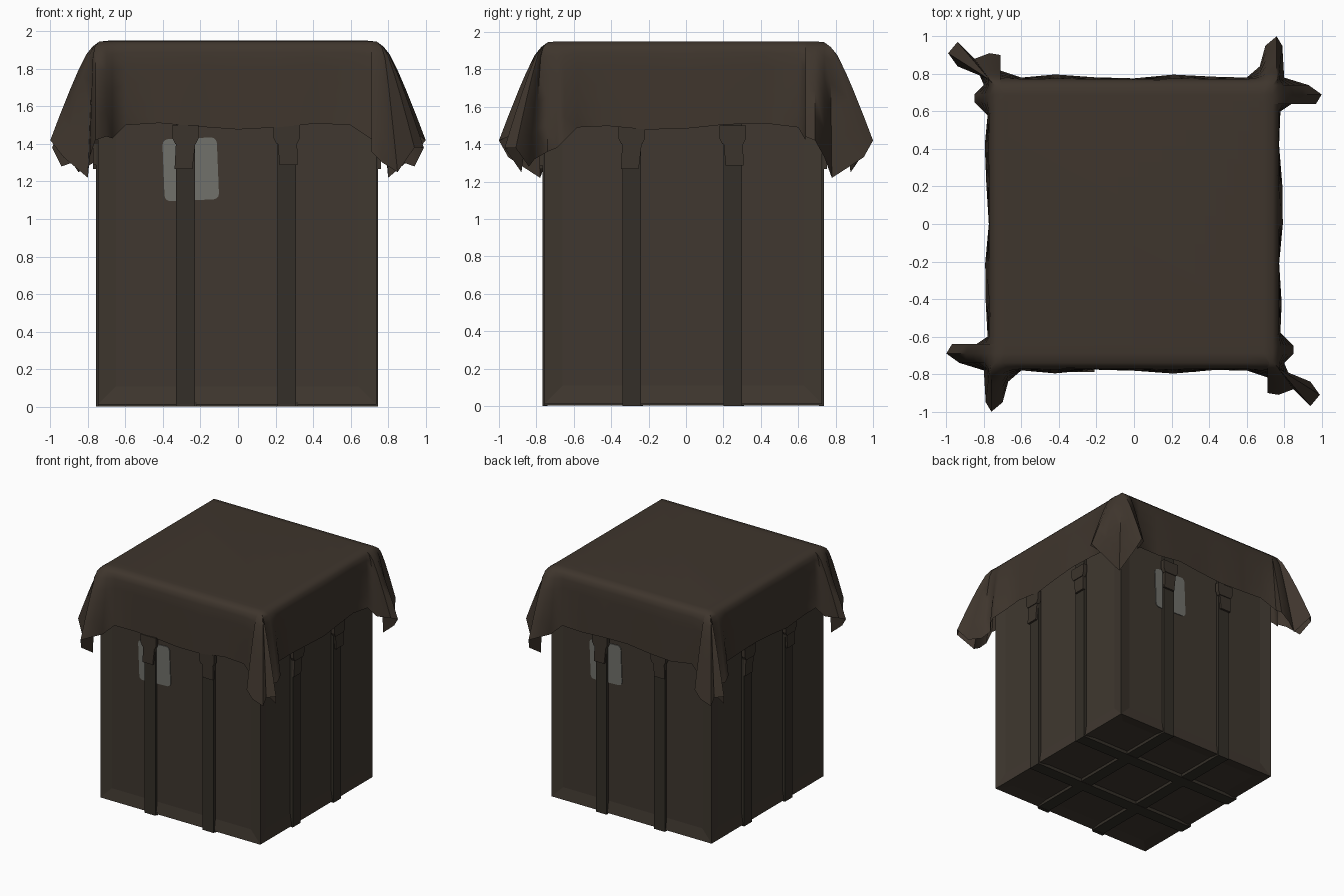
import bpy, bmesh, math
from mathutils import Matrix, Vector

if "Cube" in bpy.data.objects:
    bpy.data.objects.remove(bpy.data.objects["Cube"])


def material(name, rgb):
    m = bpy.data.materials.new(name)
    m.diffuse_color = (*rgb, 1)
    m.use_nodes = True
    m.node_tree.nodes["Principled BSDF"].inputs["Base Color"].default_value = m.diffuse_color
    return m


CRATE = material("crate brown", (0.050, 0.039, 0.029))
CLOTH = material("cloth brown", (0.049, 0.036, 0.026))
STRAP = material("strap dark brown", (0.034, 0.028, 0.021))
BUCKLE = material("buckle brown", (0.044, 0.034, 0.025))
LABEL = material("label grey", (0.165, 0.165, 0.148))
CENTRE = Vector((-0.005, -0.015, 0))
HALF = 0.742


def finish(bm, name, mat, smooth=None):
    bmesh.ops.recalc_face_normals(bm, faces=bm.faces)
    me = bpy.data.meshes.new(name)
    bm.to_mesh(me)
    bm.free()
    me.materials.append(mat)
    ob = bpy.data.objects.new(name, me)
    bpy.context.collection.objects.link(ob)
    if smooth:
        bpy.ops.object.select_all(action='DESELECT')
        ob.select_set(True)
        bpy.context.view_layer.objects.active = ob
        bpy.ops.object.shade_smooth_by_angle(angle=math.radians(smooth))
    return ob


def box(name, lo, hi, mat):
    bm = bmesh.new()
    bmesh.ops.create_cube(bm, size=1)
    lo, hi = Vector(lo), Vector(hi)
    for v in bm.verts:
        v.co = CENTRE + Vector([(lo[i] + hi[i]) / 2 + v.co[i] * (hi[i] - lo[i]) for i in range(3)])
    return finish(bm, name, mat)


def plate(name, pts, d0, d1, side, mat):
    """Slab on side 0..3 (front, right, back, left): pts are (across, height), d is outward."""
    rot = Matrix.Rotation(side * math.pi / 2, 4, 'Z')
    bm = bmesh.new()
    back, front = [[bm.verts.new(CENTRE + rot @ Vector((u, -d, z))) for u, z in pts] for d in (d0, d1)]
    n = len(pts)
    bm.faces.new(back)
    bm.faces.new(front)
    for i in range(n):
        j = (i + 1) % n
        bm.faces.new((back[i], back[j], front[j], front[i]))
    return finish(bm, name, mat)


def rect(u0, u1, z0, z1):
    return [(u0, z0), (u1, z0), (u1, z1), (u0, z1)]


# crate body with recessed panels on the sides and underside
bm = bmesh.new()
bmesh.ops.create_cube(bm, size=1)
for v in bm.verts:
    v.co = CENTRE + Vector((v.co.x * 2 * HALF, v.co.y * 2 * HALF, 0.012 + (v.co.z + 0.5) * 1.905))
bm.normal_update()
panels = [f for f in bm.faces if f.normal.z < 0.5]
bmesh.ops.inset_individual(bm, faces=panels, thickness=0.137, depth=-0.015)
finish(bm, "crate_body", CRATE)

# straps, buckles and loose strap ends on every side
for side in range(4):
    for i, u in enumerate((-0.275, 0.265)):
        plate("strap", rect(u - 0.05, u + 0.05, 0, 1.56), HALF - 0.016, HALF + 0.010, side, STRAP)
        plate("buckle", [(u - 0.055, 1.40), (u + 0.055, 1.40), (u + 0.07, 1.43),
                         (u + 0.07, 1.50), (u - 0.07, 1.50), (u - 0.07, 1.43)],
              HALF, HALF + 0.032, side, BUCKLE)
        s = 0.012 if i else -0.008
        plate("strap_end", [(u - 0.05 + s, 1.275 + s), (u + 0.045 + s, 1.275 + s),
                            (u + 0.055, 1.42), (u - 0.05, 1.42)],
              HALF + 0.008, HALF + 0.026, side, BUCKLE)

# straps running under the crate
for u in (-0.275, 0.265):
    box("bottom_strap_across", (-HALF, u - 0.05, 0.0), (HALF, u + 0.05, 0.028), STRAP)
    box("bottom_strap_along", (-u - 0.05, -HALF, 0.002), (-u + 0.05, HALF, 0.026), STRAP)

# rounded paper labels on front and back panels
label = []
for cx, cz, a0 in ((0.115, 0.135, 0), (-0.115, 0.135, 90), (-0.115, -0.135, 180), (0.115, -0.135, 270)):
    for k in range(4):
        a = math.radians(a0 + 30 * k)
        x, z = cx + 0.03 * math.cos(a), cz + 0.03 * math.sin(a)
        label.append((-0.247 + x - 0.04 * z, 1.265 + z + 0.04 * x))
for side in (0, 2):
    plate("label", label, HALF - 0.017, HALF - 0.009, side, LABEL)

# draped cloth: hem shapes of the gathered corners, drawn for the +x +y corner
two_folds = [(.78, .60, 1.49), (.84, .64, 1.42), (.97, .64, 1.44), (1.0, .69, 1.42), (.93, .74, 1.33),
             (.80, .78, 1.22), (.79, .95, 1.33), (.76, 1.0, 1.42), (.70, .95, 1.44), (.67, .84, 1.43),
             (.60, .78, 1.50)]
three_folds = [(.78, .58, 1.49), (.85, .65, 1.42), (.85, .69, 1.38), (.80, .74, 1.36), (.83, .81, 1.32),
               (.94, .84, 1.28), (.99, .91, 1.38), (.94, .97, 1.38), (.85, .88, 1.25), (.77, .91, 1.30),
               (.71, .90, 1.36), (.72, .82, 1.42), (.60, .78, 1.50)]
hem = []
for k, (sx, sy) in enumerate(((1, 1), (-1, 1), (-1, -1), (1, -1))):
    pts = [Vector((x * sx, y * sy, z)) for x, y, z in (three_folds if k % 2 else two_folds)]
    hem += pts[::-1] if k % 2 else pts
    rot = Matrix.Rotation(k * math.pi / 2, 3, 'Z')
    for j in range(5):
        u = 0.42 - 0.21 * j
        hem.append(rot @ Vector((u, 0.785 + 0.012 * math.sin(2 * j + k), 1.495 + 0.018 * math.sin(1.3 * j + k))))

bm = bmesh.new()
rings = []
for t, half, top in ((0, .69, 1.95), (0, .74, 1.945), (.03, .762, 1.935), (.12, .77, 1.94),
                     (.3, .77, 1.945), (.5, .77, 1.945), (.75, .77, 1.945), (1, .77, 1.945)):
    ring = []
    for p in hem:
        base = Vector([max(-half, min(half, c)) for c in p.xy])
        xy = base.lerp(p.xy, t ** 0.85)
        ring.append(bm.verts.new((xy.x, xy.y, top + (p.z - top) * t)))
    rings.append(ring)
bm.faces.new(rings[0])
n = len(hem)
for a, b in zip(rings, rings[1:]):
    for i in range(n):
        j = (i + 1) % n
        bm.faces.new((a[i], a[j], b[j], b[i]))
bmesh.ops.remove_doubles(bm, verts=bm.verts, dist=0.0005)
finish(bm, "cloth_cover", CLOTH, smooth=60)
